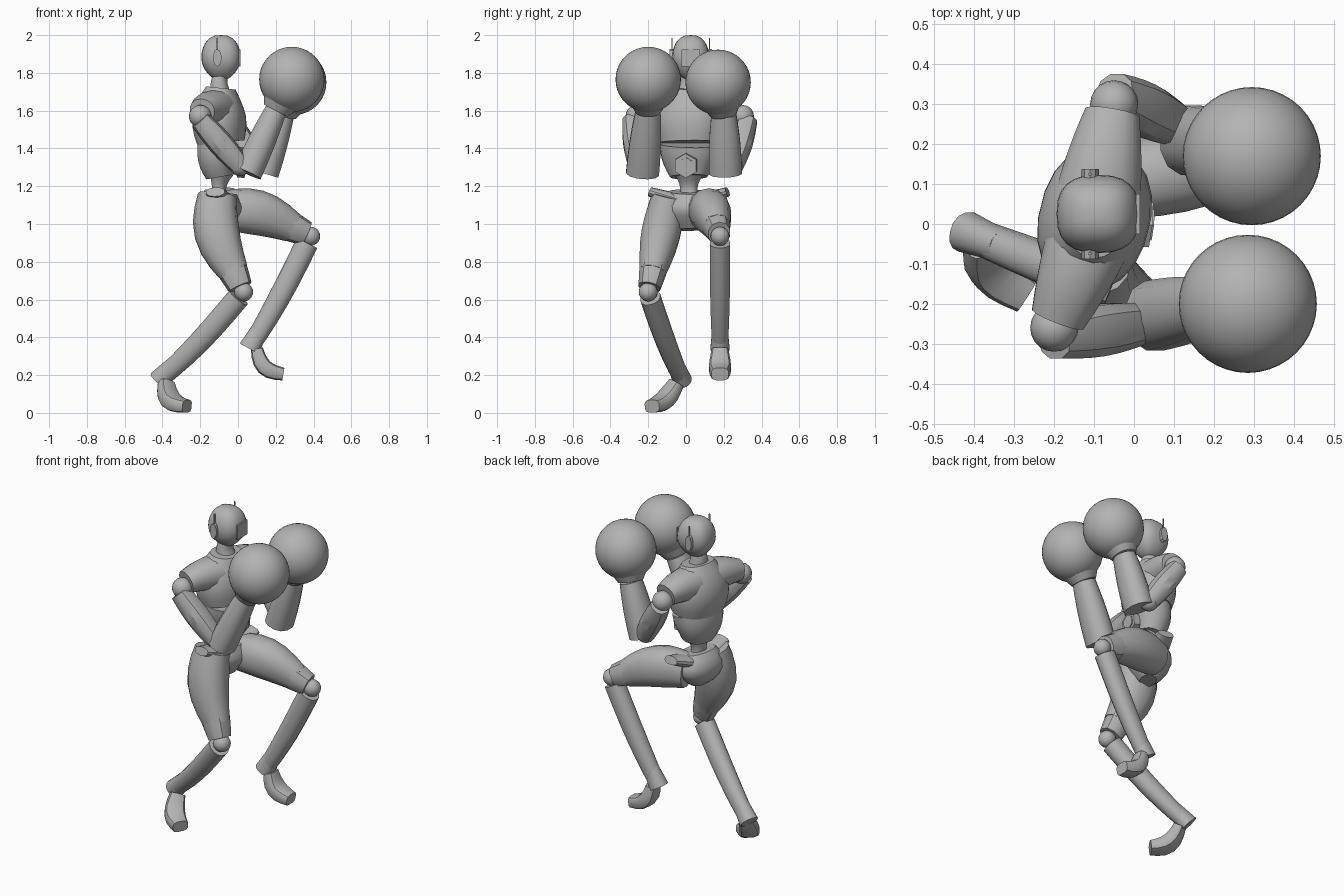
import bpy, bmesh, math
from mathutils import Vector

old = bpy.data.objects.get("Cube")
if old:
    bpy.data.objects.remove(old, do_unlink=True)

shade = 0.45
grey = bpy.data.materials.new("plain grey")
grey.use_nodes = True
grey.diffuse_color = (shade, shade, shade, 1)
grey.node_tree.nodes["Principled BSDF"].inputs["Base Color"].default_value = grey.diffuse_color

across = Vector((0, 1, 0))
forward = Vector((1, 0, 0))
up = Vector((0, 0, 1))
still = Vector()
shoulder_line = Vector((0.25, 1, 0))  # the body is twisted, left side forward


def finish(name, bm, angle=35):
    bmesh.ops.recalc_face_normals(bm, faces=bm.faces[:])
    mesh = bpy.data.meshes.new(name)
    bm.to_mesh(mesh)
    bm.free()
    mesh.materials.append(grey)
    part = bpy.data.objects.new(name, mesh)
    bpy.context.collection.objects.link(part)
    bpy.ops.object.select_all(action='DESELECT')
    part.select_set(True)
    bpy.context.view_layer.objects.active = part
    bpy.ops.object.shade_smooth_by_angle(angle=math.radians(angle))


def squared(k, power):
    # pushes a round outline towards a box as the power drops below one
    return math.copysign(abs(k) ** power, k)


def limb(name, begin, finish_at, start, end, bulge=0, bow=still, side=across, flat=1,
         sides=14, power=0.9):
    # tapered tube that may swell and bow in the middle; flat is its depth over its width
    bm = bmesh.new()
    steps = 6
    loops = []
    for i in range(steps + 1):
        t = i / steps
        swell = math.sin(math.pi * t)
        along = (finish_at - begin + bow * math.pi * math.cos(math.pi * t)).normalized()
        u = (side - along * side.dot(along)).normalized()
        v = along.cross(u) * flat
        width = start + (end - start) * t + bulge * swell
        centre = begin.lerp(finish_at, t) + bow * swell
        turns = [math.tau * (k + 0.5) / sides for k in range(sides)]
        loops.append([bm.verts.new(centre + width * (u * squared(math.cos(a), power)
                                                     + v * squared(math.sin(a), power)))
                      for a in turns])
    for a, b in zip(loops, loops[1:]):
        for i in range(sides):
            bm.faces.new((a[i - 1], a[i], b[i], b[i - 1]))
    bm.faces.new(loops[0])
    bm.faces.new(loops[-1])
    finish(name, bm)


def ball(name, centre, radius, segments=20):
    bm = bmesh.new()
    bmesh.ops.create_uvsphere(bm, u_segments=segments, v_segments=segments // 2, radius=radius)
    bmesh.ops.translate(bm, vec=centre, verts=bm.verts)
    finish(name, bm, 60)


def disc(name, centre, axis, radius, depth, sides, stretch=1):
    bm = bmesh.new()
    bmesh.ops.create_cone(bm, cap_ends=True, segments=sides,
                          radius1=radius, radius2=radius, depth=depth)
    bmesh.ops.rotate(bm, matrix=axis.to_track_quat('Z', 'Y').to_matrix(), verts=bm.verts)
    bmesh.ops.scale(bm, vec=(1, 1, stretch), verts=bm.verts)
    bmesh.ops.translate(bm, vec=centre, verts=bm.verts)
    finish(name, bm)


def box(name, centre, size):
    bm = bmesh.new()
    bmesh.ops.create_cube(bm, size=1)
    bmesh.ops.scale(bm, vec=size, verts=bm.verts)
    bmesh.ops.translate(bm, vec=centre, verts=bm.verts)
    finish(name, bm)


# Head: a squared sphere narrowed towards the jaw
skull = Vector((-0.09, 0.025, 1.88))
bm = bmesh.new()
bmesh.ops.create_uvsphere(bm, u_segments=24, v_segments=14, radius=1)
for v in bm.verts:
    jaw = 1 - 0.25 * min(v.co.z, 0) ** 2
    x, y = (squared(k, 0.78) * jaw for k in v.co.xy)
    v.co = skull + Vector((x * 0.104, y * 0.098, v.co.z * 0.12))
finish("head", bm)
box("visor", skull + forward * 0.1, (0.009, 0.1, 0.09))
for label, way in (("left", across), ("right", -across)):
    ear = skull + way * 0.1 - forward * 0.02
    disc(label + "_ear_piece", ear, way, 0.023, 0.025, 10, 2)
    box(label + "_ear_aerial", ear + up * 0.07, (0.008, 0.006, 0.07))


# Neck, torso and pelvis share one upright axis
def axis(height):
    return Vector((-0.09, 0.015, height))


def trunk(name, low, high, start, end, bulge, flat):
    limb(name, axis(low), axis(high), start, end, bulge,
         bow=forward * -0.01, side=shoulder_line, flat=flat, sides=20)


trunk("neck", 1.68, 1.8, 0.06, 0.04, 0, 0.9)
trunk("chest", 1.43, 1.72, 0.16, 0.1, 0.05, 0.76)
trunk("abdomen", 1.25, 1.425, 0.1, 0.155, 0.015, 0.76)
trunk("waist", 1.1, 1.27, 0.07, 0.08, -0.03, 0.8)
trunk("pelvis", 0.97, 1.17, 0.06, 0.11, 0.07, 0.74)
badge = Vector((0.02, 0, 1.31))
facing = Vector((1, -0.1, -0.1))
disc("abdomen_plate", badge, facing, 0.065, 0.04, 6)
disc("abdomen_plate_centre", badge + forward * 0.006, facing, 0.045, 0.04, 6)

# Arms, raised in guard: sleeve root, shoulder, elbow, forearm end, wrist, glove
arms = {
    "right": ((-0.11, -0.03, 1.61), (-0.2, -0.26, 1.57), (0.01, -0.25, 1.31),
              (0.05, -0.23, 1.27), (0.2, -0.2, 1.6), (0.285, -0.2, 1.765)),
    "left": ((-0.09, 0.07, 1.61), (-0.05, 0.3, 1.57), (0.1, 0.25, 1.31),
             (0.14, 0.21, 1.27), (0.24, 0.2, 1.58), (0.295, 0.17, 1.75)),
}
for label, joints in arms.items():
    root, shoulder, elbow, forearm, wrist, glove = map(Vector, joints)
    outward = across * math.copysign(0.025, shoulder.y)
    limb(label + "_sleeve", root, shoulder.lerp(root, 0.1) + up * 0.025, 0.11, 0.07, 0.004,
         side=forward, flat=0.92, bow=up * 0.01)
    ball(label + "_shoulder_joint", shoulder, 0.06)
    limb(label + "_upper_arm", shoulder + outward - up * 0.02, elbow, 0.055, 0.055, 0.012, sides=10)
    ball(label + "_elbow_joint", elbow, 0.055)
    limb(label + "_forearm", forearm, wrist, 0.09, 0.068, 0.006, flat=0.88, sides=12)
    limb(label + "_cuff", wrist, wrist.lerp(glove, 0.5), 0.07, 0.12, sides=20)
    ball(label + "_glove", glove, 0.173, 40)

# Legs: hip crest, hip, knee, heel, ankle, toe, and how the thigh bows
legs = {
    "right": ((-0.12, -0.19, 1.17), (-0.11, -0.09, 1.15), (0.03, -0.2, 0.64),
              (-0.42, -0.02, 0.17), (-0.38, -0.05, 0.16), (-0.27, -0.18, 0.035), forward * -0.045),
    "left": ((-0.05, 0.22, 1.17), (-0.08, 0.1, 1.07), (0.385, 0.18, 0.935),
             (0.06, 0.18, 0.34), (0.1, 0.18, 0.34), (0.24, 0.18, 0.205), up * 0.035),
}
for label, joints in legs.items():
    crest, hip, knee, heel, ankle, toe, bow = map(Vector, joints)
    limb(label + "_hip_crest", axis(1.1), crest, 0.1, 0.05, side=forward, flat=0.5)
    limb(label + "_thigh", hip, hip.lerp(knee, 0.8) + bow / 2, 0.09, 0.07, 0.025, bow, flat=1.14)
    limb(label + "_knee_cuff", hip.lerp(knee, 0.62) + bow * 0.9, hip.lerp(knee, 0.95) + bow / 4,
         0.08, 0.06, 0.004, flat=1.08, sides=10)
    ball(label + "_knee_joint", knee, 0.05)
    limb(label + "_shin", knee.lerp(heel, 0.06), heel, 0.055, 0.042, 0.004, up * -0.02, flat=1.1)
    limb(label + "_heel", knee.lerp(heel, 0.8), heel, 0.04, 0.052, flat=1.1)
    limb(label + "_foot", ankle, toe, 0.044, 0.046, 0.014, (forward + up) * -0.03,
         side=up.cross(toe - ankle), flat=0.74, sides=12, power=0.6)
